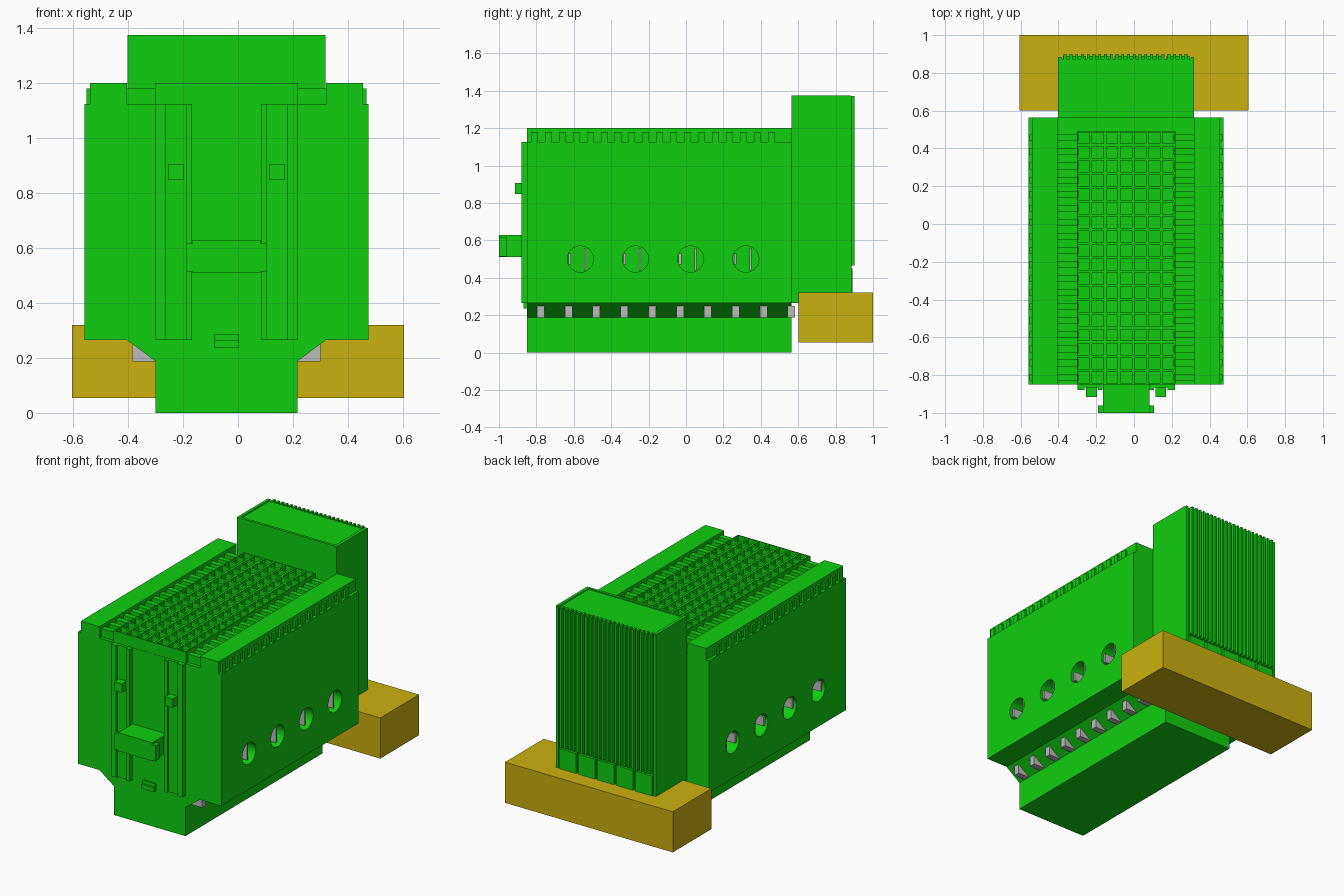
import bpy, bmesh, math
from mathutils import Matrix

if "Cube" in bpy.data.objects:
    bpy.data.objects.remove(bpy.data.objects["Cube"])

CX = -0.042  # symmetry plane of the housing


def material(name, rgb):
    m = bpy.data.materials.new(name)
    m.diffuse_color = (*rgb, 1)
    m.use_nodes = True
    m.node_tree.nodes["Principled BSDF"].inputs["Base Color"].default_value = m.diffuse_color
    return m


GREEN = material("green plastic", (0.005, 0.62, 0.005))
YELLOW = material("ochre", (0.60, 0.44, 0.005))
GREY = material("grey metal", (0.50, 0.50, 0.50))


def finish(name, bm, mat):
    bmesh.ops.recalc_face_normals(bm, faces=bm.faces)
    mesh = bpy.data.meshes.new(name)
    bm.to_mesh(mesh)
    bm.free()
    mesh.materials.append(mat)
    ob = bpy.data.objects.new(name, mesh)
    bpy.context.collection.objects.link(ob)
    return ob


def add_box(bm, x0, x1, y0, y1, z0, z1):
    m = Matrix.Translation(((x0 + x1) / 2, (y0 + y1) / 2, (z0 + z1) / 2))
    bmesh.ops.create_cube(bm, size=1, matrix=m @ Matrix.Diagonal((x1 - x0, y1 - y0, z1 - z0, 1)))


def boxes(name, mat, items):
    bm = bmesh.new()
    for b in items:
        add_box(bm, *b)
    return finish(name, bm, mat)


def both(items):
    """Boxes given by distance from the symmetry plane, on both sides."""
    out = []
    for a, b, *rest in items:
        out += [(CX + a, CX + b, *rest), (CX - b, CX - a, *rest)]
    return out


# Housing: stepped profile extruded along y
half = [(0.258, 0), (0.258, 0.188), (0.362, 0.265), (0.517, 0.265), (0.517, 1.125)]
profile = [(CX + x, z) for x, z in half] + [(CX - x, z) for x, z in reversed(half)]
bm = bmesh.new()
face = bm.faces.new([bm.verts.new((x, -0.85, z)) for x, z in profile])
ext = bmesh.ops.extrude_face_region(bm, geom=[face])
bmesh.ops.translate(bm, vec=(0, 1.413, 0),
                    verts=[v for v in ext["geom"] if isinstance(v, bmesh.types.BMVert)])
housing = finish("housing", bm, GREEN)

# Round ports cut into both side walls
port_y = [-0.565 + 0.295 * i for i in range(4)]
bm = bmesh.new()
for y in port_y:
    for s in (-1, 1):
        m = Matrix.Translation((CX + s * 0.517, y, 0.5)) @ Matrix.Rotation(math.pi / 2, 4, 'Y')
        bmesh.ops.create_cone(bm, cap_ends=True, segments=32, radius1=0.07, radius2=0.07,
                              depth=0.24, matrix=m)
cutter = finish("port_cutter", bm, GREEN)
cutter.hide_render = True
cutter.hide_viewport = True
mod = housing.modifiers.new("ports", 'BOOLEAN')
mod.operation = 'DIFFERENCE'
mod.solver = 'EXACT'
mod.object = cutter
boxes("port_contacts", GREY, both(
    [(0.39, 0.50, y - 0.064, y - 0.050, 0.47, 0.53) for y in port_y]
    + [(0.39, 0.49, y + 0.02, y + 0.03, 0.44, 0.56) for y in port_y]))

# Outer wall skin in front of the housing, and rails along the top
boxes("top_rails", GREEN, both([(0.362, 0.497, -0.85, 0.563, 1.12, 1.2)]))

# Ribs crossing the channels and poking out under the rails
PITCH = 0.0745
boxes("channel_ribs", GREEN, both(
    [(0.25, 0.510, -0.828 + PITCH * i, -0.793 + PITCH * i, 1.12, 1.18) for i in range(18)]))

# Vent block: grid with every cell sunk, borders pulled down to the housing
bm = bmesh.new()
bmesh.ops.create_grid(bm, x_segments=7, y_segments=18, size=0.5,
                      matrix=Matrix.Translation((CX, -0.178, 1.2))
                      @ Matrix.Diagonal((7 * PITCH, 18 * PITCH, 1, 1)))
cells = bm.faces[:]
border = [e for e in bm.edges if e.is_boundary]
skirt = bmesh.ops.extrude_edge_only(bm, edges=border)["geom"]
for v in skirt:
    if isinstance(v, bmesh.types.BMVert):
        v.co.z = 1.12
bmesh.ops.inset_individual(bm, faces=cells, thickness=0.01)
inner = bmesh.ops.extrude_discrete_faces(bm, faces=cells)["faces"]
for f in inner:
    for v in f.verts:
        v.co.z -= 0.035
finish("vent_grid", bm, GREEN)

# Contacts under the sloping edges
boxes("edge_contacts", GREY, both(
    [(0.24, 0.342, -0.797 + 0.149 * i, -0.757 + 0.149 * i, 0.187, 0.25) for i in range(10)]))

# Front guide tracks with sliders
boxes("front_tracks", GREEN, both([
    (0.220, 0.258, -0.88, -0.84, 0.265, 1.125),
    (0.148, 0.220, -0.865, -0.84, 0.265, 1.125),
    (0.125, 0.148, -0.88, -0.84, 0.265, 1.125)]))
boxes("sliders", GREEN, both([(0.155, 0.211, -0.915, -0.84, 0.848, 0.906)]))

# Front handle and latch
boxes("front_handle", GREEN, [(-0.165, 0.081, -1.0, -0.84, 0.51, 0.63),
                              (-0.19, 0.106, -1.0, -0.96, 0.515, 0.617)])
boxes("front_latch", GREEN, [(-0.087, 0.003, -0.87, -0.84, 0.237, 0.265),
                             (-0.087, 0.003, -0.857, -0.84, 0.265, 0.287)])

# Rear tower with a raised lip, fins and feet
boxes("rear_tower", GREEN, [(CX - 0.36, CX + 0.36, 0.563, 0.873, 0.265, 1.368)])
boxes("tower_lip", GREEN, both([(0.34, 0.36, 0.563, 0.88, 1.36, 1.375)])
      + [(CX - 0.36, CX + 0.36, 0.563, 0.58, 1.36, 1.375)])
boxes("tower_fins", GREEN, [
    (CX - 0.33 + 0.0305 * i, CX - 0.315 + 0.0305 * i, 0.865, 0.9, 0.465, 1.372)
    for i in range(22)])
boxes("tower_edges", GREEN, both([(0.343, 0.36, 0.865, 0.885, 0.32, 1.372)]))
boxes("tower_feet", GREEN, [
    (CX - 0.335 + 0.137 * i, CX - 0.213 + 0.137 * i, 0.865, 0.89, 0.32, 0.45)
    for i in range(5)])

# Base beam across the rear
boxes("rear_beam", YELLOW, [(-0.605, 0.605, 0.602, 1.0, 0.055, 0.32)])
